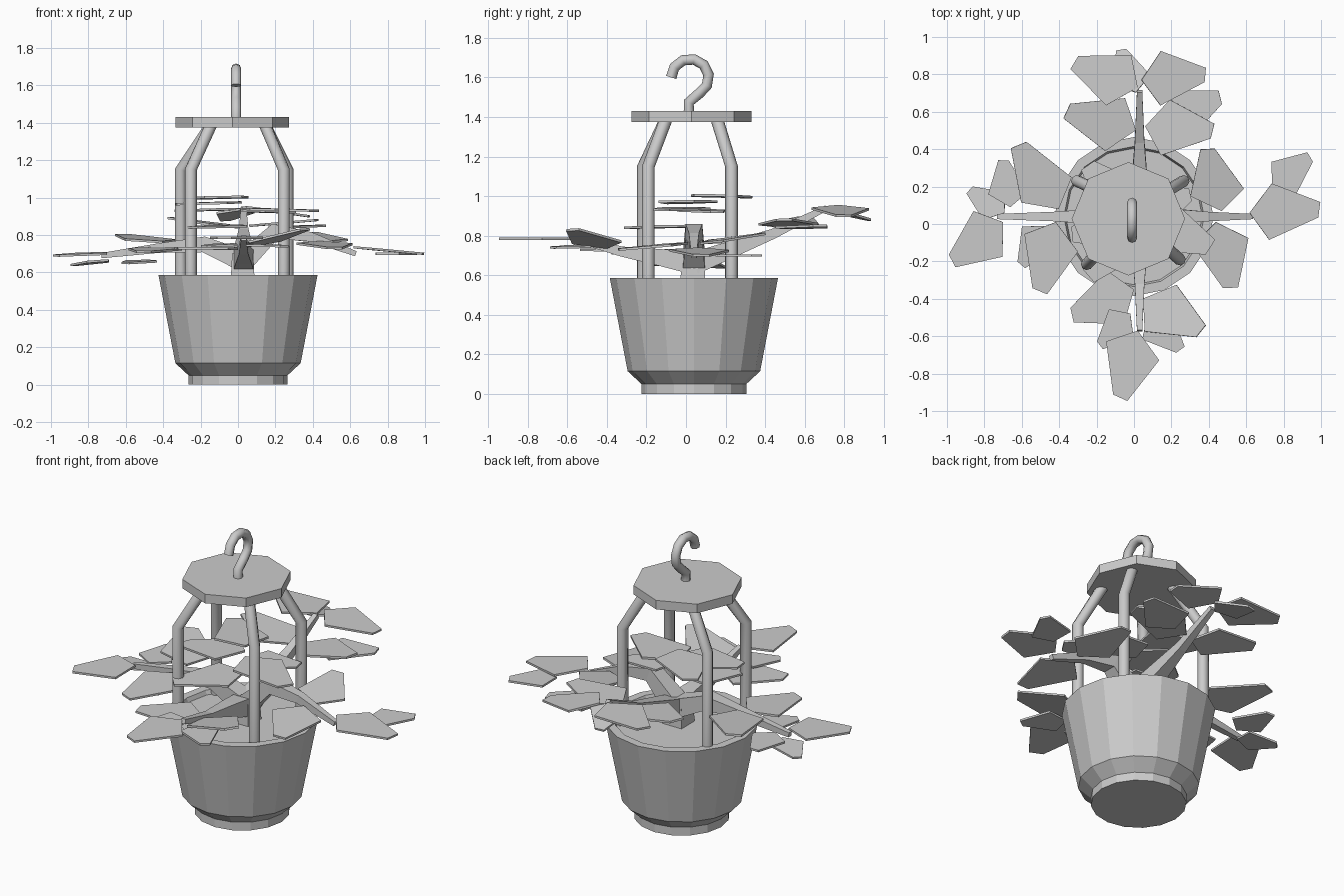
import bpy, bmesh, math
from mathutils import Vector

if "Cube" in bpy.data.objects:
    bpy.data.objects.remove(bpy.data.objects["Cube"])

HUB = Vector((0.03, 0.04, 0))
STEPS = (0, 0.28, 0.6, 1)


def finish(name, bm):
    bmesh.ops.recalc_face_normals(bm, faces=bm.faces)
    mesh = bpy.data.meshes.new(name)
    bm.to_mesh(mesh)
    bm.free()
    ob = bpy.data.objects.new(name, mesh)
    bpy.context.collection.objects.link(ob)
    return ob


def bridge(name, point_rings, smooth=False):
    # Skin matching rings of points and cap both ends
    bm = bmesh.new()
    rings = [[bm.verts.new(p) for p in ring] for ring in point_rings]
    n = len(rings[0])
    for a, b in zip(rings, rings[1:]):
        for i in range(n):
            j = (i + 1) % n
            bm.faces.new((a[i], a[j], b[j], b[i])).smooth = smooth
    bm.faces.new(rings[0])
    bm.faces.new(rings[-1])
    for cap in (rings[0], rings[-1]):
        for i in range(n):
            bm.edges.get((cap[i], cap[(i + 1) % n])).smooth = False
    return finish(name, bm)


def lathe(name, profile, sides, cx, cy):
    steps = [math.tau * i / sides for i in range(sides)]
    return bridge(name, [[(cx + r * math.cos(a), cy + r * math.sin(a), z) for a in steps]
                         for r, z in profile])


def sweep(name, path, radii, sides, hint, turn=0.0):
    # Sweep a tapering polygon along a path; hint points across the path
    pts = [Vector(p) for p in path]
    rings = []
    for k, p in enumerate(pts):
        t = (pts[min(k + 1, len(pts) - 1)] - pts[max(k - 1, 0)]).normalized()
        u = Vector(hint)
        u = (u - t * u.dot(t)).normalized()
        v = t.cross(u)
        rings.append([p + radii[k] * (math.cos(a) * u + math.sin(a) * v)
                      for a in (turn + math.tau * i / sides for i in range(sides))])
    return bridge(name, rings, smooth=sides > 4)


def leaf(name, base, tip):
    # Thin five-sided blade from stalk point to blunt tip
    along = tip - base
    size = along.length
    across = Vector((-along.y, along.x, 0)).normalized()
    up = along.cross(across).normalized() * 0.006
    half = min(0.42 * size, 0.15)
    outline = [(0, 0), (0.26, -half), (0.98, -0.12 * size), (1.02, 0.1 * size), (0.34, half)]
    return bridge(name, [[base + along * a + across * w + s * up for a, w in outline]
                         for s in (-1, 1)])


def height_at(t, heights):
    for k in range(3):
        if t <= STEPS[k + 1]:
            f = (t - STEPS[k]) / (STEPS[k + 1] - STEPS[k])
            return heights[k] + f * (heights[k + 1] - heights[k])
    return heights[-1]


def grow(side, quarter, length, heights, leaves):
    # Branch with leaves: (fraction along branch, stalk offset, drop, tip position)
    out = Vector([(1, 0, 0), (0, 1, 0), (-1, 0, 0), (0, -1, 0)][quarter])
    across = Vector((-out.y, out.x, 0))
    path = [HUB + out * length * t + Vector((0, 0, z)) for t, z in zip(STEPS, heights)]
    sweep(f"{side}_branch", path, [0.08, 0.06, 0.036, 0.02], 4, across, math.pi / 4)
    for i, (t, gap, drop, *tip) in enumerate(leaves):
        tip = Vector(tip)
        base = HUB + out * length * t
        base += across * math.copysign(gap, (tip - HUB).dot(across))
        base.z = height_at(t, heights) - drop
        leaf(f"{side}_leaf_{i}", base, tip)


# Pot with foot, flat rim and sunken soil
lathe("pot", [(0.265, 0), (0.265, 0.05), (0.335, 0.115), (0.425, 0.585),
              (0.375, 0.585), (0.365, 0.56)], 16, 0, 0.04)

# Hanger: top plate, four bent rods and hook
lathe("top_plate", [(0.303, 1.375), (0.303, 1.43)], 8, -0.03, 0.028)
for i, (x, y) in enumerate([(-0.305, 0.23), (0.265, 0.23), (-0.252, -0.215), (0.245, -0.19)]):
    top = (math.copysign(0.143, x), 0.028 + math.copysign(0.128, y), 1.39)
    sweep(f"hanger_rod_{i}", [(x, y, 0.54), (x, y, 1.15), top], [0.032] * 3, 8, (-y, x, 0))
bend = [math.radians(-60 + 240 * i / 7) for i in range(8)]
hook = [(-0.01, 0.015, 1.42), (-0.01, 0.015, 1.475)]
hook += [(-0.01, 0.02 + 0.095 * math.cos(a), 1.6 + 0.093 * math.sin(a)) for a in bend]
sweep("hook", hook, [0.027] * len(hook), 8, (1, 0, 0))

# Square trunk
sweep("trunk", [(0.025, 0.035, 0.53), (0.025, 0.035, 0.7)], [0.092, 0.08], 4,
      (1, 0, 0), math.pi / 4)

# Four branches with their leaves
grow("right", 0, 0.6, (0.66, 0.82, 0.79, 0.70), [
    (0.98, 0.02, -0.03, 0.99, 0.08, 0.70), (1.18, 0.15, 0, 0.94, 0.36, 0.70),
    (0.73, 0.03, 0, 0.39, 0.40, 0.81), (0.68, 0.03, 0.01, 0.52, -0.34, 0.73)])
grow("back", 1, 0.67, (0.66, 0.73, 0.81, 0.94), [
    (1.03, 0.01, 0, -0.32, 0.86, 0.93), (1.09, 0.01, -0.01, 0.38, 0.80, 0.90),
    (0.99, 0.02, 0, -0.07, 0.93, 0.88), (0.69, 0.02, 0, -0.36, 0.60, 0.89),
    (0.72, 0.03, 0, 0.42, 0.50, 0.88), (0.75, 0.13, 0.02, 0.46, 0.68, 0.85)])
grow("left", 2, 0.76, (0.66, 0.75, 0.73, 0.69), [
    (0.96, 0.03, -0.01, -0.97, -0.20, 0.69), (0.95, 0.02, 0.03, -0.88, 0.18, 0.64),
    (0.57, 0.04, -0.03, -0.62, 0.42, 0.80), (0.91, 0.05, 0, -0.70, 0.34, 0.70),
    (0.59, 0.03, 0, -0.50, -0.36, 0.71), (0.67, 0.05, 0.06, -0.60, -0.22, 0.65)])
grow("front", 3, 0.61, (0.66, 0.69, 0.72, 0.785), [
    (1.0, 0.01, 0, -0.07, -0.93, 0.785), (0.64, 0.03, 0, -0.33, -0.49, 0.73),
    (0.85, 0.05, 0.01, -0.18, -0.65, 0.74), (0.72, 0.02, 0, 0.36, -0.57, 0.83),
    (0.88, 0.04, 0.02, 0.25, -0.67, 0.74)])

# Crown leaves under the plate, fanning out from the centre
crown = [(-0.25, 0.31, 0.995), (-0.33, -0.06, 0.965), (0.41, -0.12, 0.93),
         (-0.24, -0.28, 0.84), (0.30, 0.16, 0.92)]
for i, tip in enumerate(crown):
    leaf(f"crown_leaf_{i}", HUB + Vector((-0.01, 0, tip[2] + 0.01)), Vector(tip))
